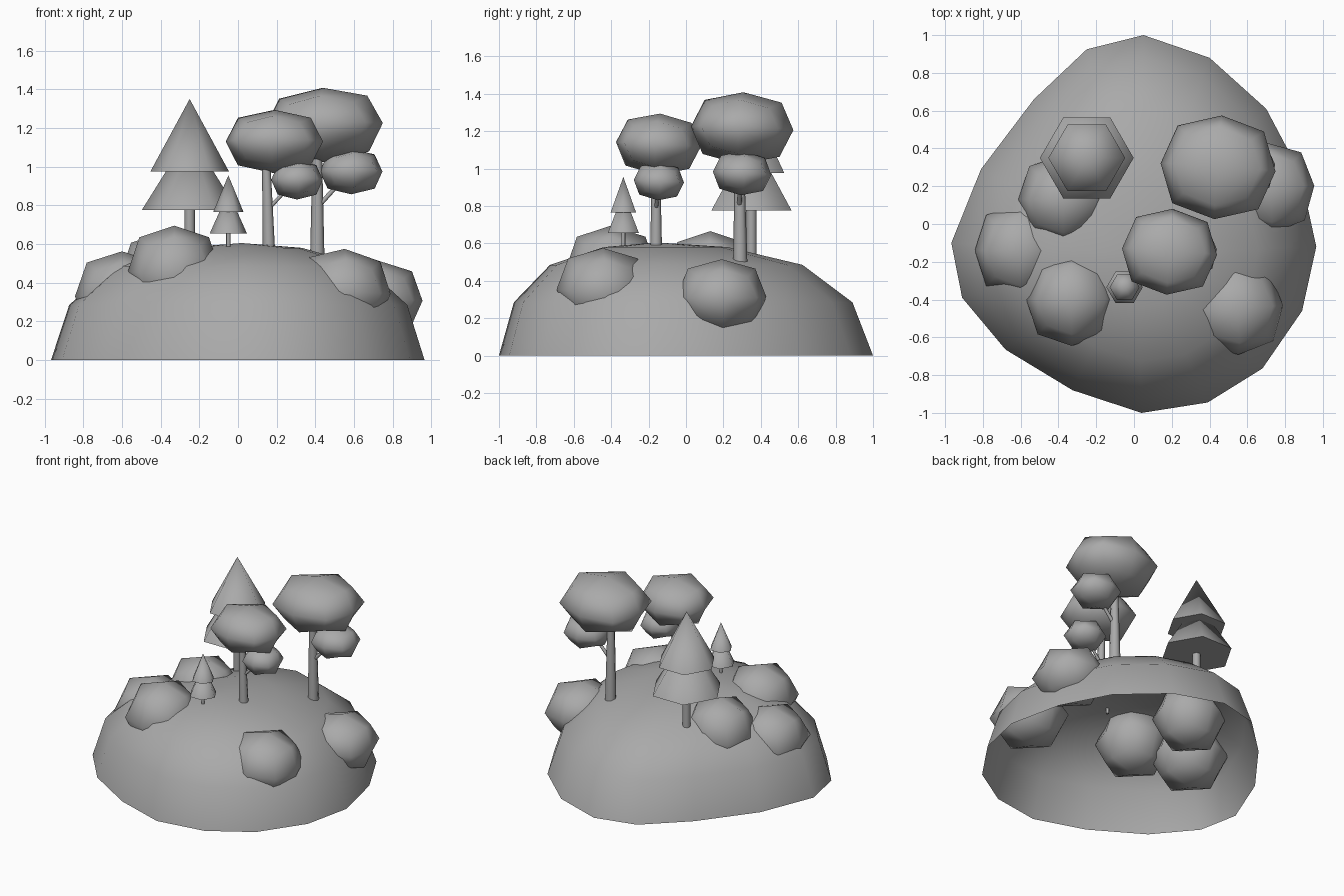
import bpy
import bmesh
from math import radians
from mathutils import Vector

default_cube = bpy.data.objects.get("Cube")
if default_cube:
    bpy.data.objects.remove(default_cube, do_unlink=True)

# Single grey clay material
grey = bpy.data.materials.new("clay_grey")
grey.use_nodes = True
colour = (0.4, 0.4, 0.4, 1.0)
grey.diffuse_color = colour
grey.node_tree.nodes["Principled BSDF"].inputs["Base Color"].default_value = colour


def finish(obj, name, angle=65):
    """Name the part, give it the material and smooth its soft edges."""
    obj.name = name
    obj.data.name = name
    obj.data.materials.clear()
    obj.data.materials.append(grey)
    bpy.ops.object.select_all(action="DESELECT")
    obj.select_set(True)
    bpy.context.view_layer.objects.active = obj
    bpy.ops.object.shade_smooth_by_angle(angle=radians(angle))
    return obj


def foliage(name, centre, half_size, tilt=(0, 0, 0)):
    """Rounded leaf clump: a cube subdivided once."""
    bpy.ops.mesh.primitive_cube_add(size=2, location=centre)
    obj = bpy.context.object
    obj.scale = half_size
    obj.rotation_euler = [radians(a) for a in tilt]
    rounding = obj.modifiers.new("rounding", "SUBSURF")
    rounding.levels = rounding.render_levels = 1
    rounding.use_limit_surface = False
    bpy.ops.object.modifier_apply(modifier=rounding.name)
    return finish(obj, name)


def tapered(name, start, end, start_radius, end_radius, sides=8):
    """Tapered cylinder running between two points."""
    start, end = Vector(start), Vector(end)
    axis = end - start
    bpy.ops.mesh.primitive_cone_add(
        vertices=sides, radius1=start_radius, radius2=end_radius,
        depth=axis.length, location=(start + end) / 2)
    obj = bpy.context.object
    obj.rotation_euler = axis.to_track_quat("Z", "Y").to_euler()
    return finish(obj, name)


def hex_cone(name, x, y, bottom, top, radius):
    """Upright six-sided cone with corners along x."""
    bpy.ops.mesh.primitive_cone_add(
        vertices=6, radius1=radius, radius2=0, depth=top - bottom,
        location=(x, y, (bottom + top) / 2), rotation=(0, 0, radians(30)))
    return finish(bpy.context.object, name)


def pine(name, x, y, ground, skirt, middle, tip, radius, trunk_radius):
    """Pine: thin trunk and two overlapping cones."""
    tapered(name + "_trunk", (x, y, ground), (x, y, skirt + 0.02),
            trunk_radius, trunk_radius)
    hex_cone(name + "_skirt", x, y, skirt, (middle + tip) / 2 + 0.01, radius)
    hex_cone(name + "_crown", x, y, middle, tip, radius * 0.82)


# Hill: open shell of shrinking copies of its irregular outline
outline = [(0.05, 1), (0.4, 0.88), (0.7, 0.61), (0.88, 0.27),
           (0.965, -0.12), (0.89, -0.46), (0.68, -0.765), (0.39, -0.945),
           (0.04, -1), (-0.325, -0.88), (-0.68, -0.665), (-0.91, -0.39),
           (-0.967, -0.1), (-0.81, 0.29), (-0.53, 0.66), (-0.25, 0.925)]
peak = Vector((0.02, -0.16))
bm = bmesh.new()
rings = []
for scale, height in [(1, 0), (0.905, 0.285), (0.675, 0.485), (0.33, 0.58)]:
    ring = []
    for point in outline:
        flat = peak.lerp(Vector(point), scale)
        ring.append(bm.verts.new((flat.x, flat.y, height)))
    rings.append(ring)
apex = bm.verts.new((peak.x, peak.y, 0.605))
count = len(outline)
for i in range(count):
    j = (i + 1) % count
    for lower, upper in zip(rings, rings[1:]):
        bm.faces.new((lower[j], lower[i], upper[i], upper[j]))
    bm.faces.new((rings[-1][j], rings[-1][i], apex))
mesh = bpy.data.meshes.new("hill")
bm.to_mesh(mesh)
bm.free()
hill = bpy.data.objects.new("hill", mesh)
bpy.context.collection.objects.link(hill)
finish(hill, "hill")

# Round bushes half sunk into the slopes
foliage("right_slope_bush", (0.715, 0.19, 0.315), (0.24, 0.24, 0.2), (0, 2, 3))
foliage("front_right_bush", (0.54, -0.445, 0.355), (0.25, 0.247, 0.22), (0, 3, 3))
foliage("front_left_bush", (-0.33, -0.4, 0.455), (0.24, 0.245, 0.24))
foliage("left_slope_bush", (-0.6, -0.14, 0.33), (0.243, 0.25, 0.232))
foliage("back_left_bush", (-0.375, 0.13, 0.43), (0.238, 0.235, 0.235))

# Tall broadleaf tree
foliage("tall_tree_canopy", (0.445, 0.3, 1.215), (0.305, 0.275, 0.193), (-2, -2, -4))
foliage("tall_tree_side_canopy", (0.585, 0.3, 0.975), (0.163, 0.157, 0.118), (-3, 0, 5))
tapered("tall_tree_trunk", (0.41, 0.29, 0.5), (0.41, 0.285, 1.1), 0.038, 0.024)
tapered("tall_tree_branch", (0.41, 0.285, 0.79), (0.53, 0.29, 0.92), 0.013, 0.01)

# Short broadleaf tree
foliage("short_tree_canopy", (0.188, -0.147, 1.13), (0.252, 0.228, 0.164), (-3, 0, -4))
foliage("short_tree_side_canopy", (0.305, -0.145, 0.932), (0.134, 0.135, 0.102), (-3, 0, 5))
tapered("short_tree_trunk", (0.16, -0.16, 0.56), (0.145, -0.16, 1.05), 0.032, 0.021)
tapered("short_tree_branch", (0.155, -0.16, 0.78), (0.26, -0.15, 0.89), 0.011, 0.008)

# Pines
pine("large_pine", -0.25, 0.35, 0.48, 0.775, 0.975, 1.35, 0.248, 0.028)
pine("small_pine", -0.05, -0.335, 0.55, 0.655, 0.765, 0.955, 0.096, 0.011)
